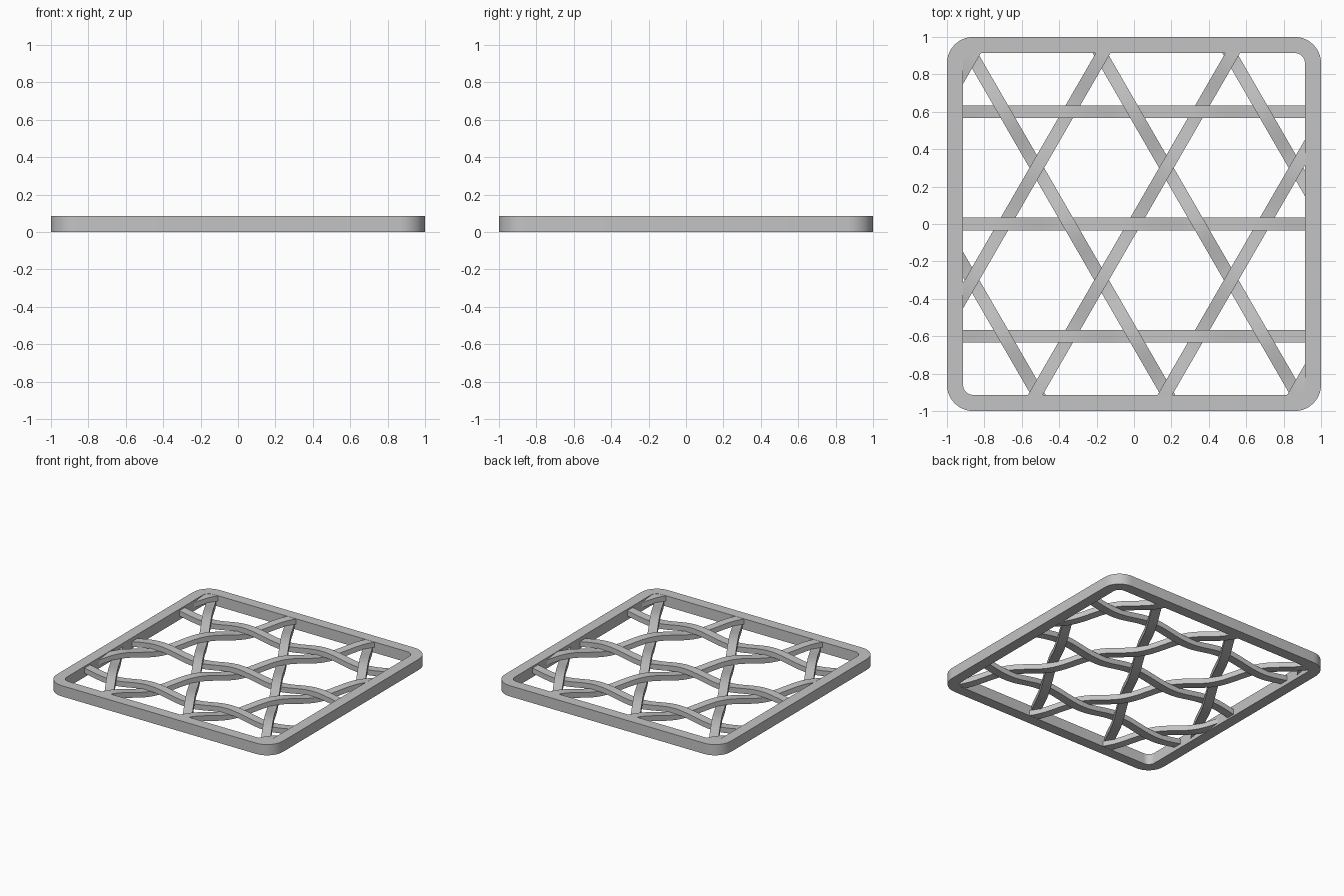
import bpy
import bmesh
from math import cos, sin, pi, sqrt
from mathutils import Vector

HEIGHT = 0.086          # frame height
OUTER, INNER = 1.0, 0.914
R_OUT, R_IN = 0.14, 0.055
PITCH = 0.6             # distance between parallel strips
STEP = PITCH / sqrt(3)  # distance between crossings along a strip
WIDTH, THICK = 0.068, 0.042
LIMIT = 0.955           # strips end inside the frame

if "Cube" in bpy.data.objects:
    bpy.data.objects.remove(bpy.data.objects["Cube"], do_unlink=True)

grey = bpy.data.materials.new("light grey")
grey.use_nodes = True
colour = (0.55, 0.55, 0.55, 1)
grey.diffuse_color = colour
grey.node_tree.nodes["Principled BSDF"].inputs["Base Color"].default_value = colour


def finish(bm, name):
    bmesh.ops.recalc_face_normals(bm, faces=bm.faces)
    mesh = bpy.data.meshes.new(name)
    bm.to_mesh(mesh)
    bm.free()
    mesh.materials.append(grey)
    obj = bpy.data.objects.new(name, mesh)
    bpy.context.collection.objects.link(obj)
    bpy.ops.object.select_all(action='DESELECT')
    obj.select_set(True)
    bpy.context.view_layer.objects.active = obj
    bpy.ops.object.shade_smooth_by_angle(angle=pi / 6)


def bridge(bm, a, b):
    for i in range(len(a)):
        j = (i + 1) % len(a)
        bm.faces.new((a[i], a[j], b[j], b[i]))


def rounded_loop(bm, half, radius, z, segs=10):
    loop = []
    for k, (sx, sy) in enumerate(((1, 1), (-1, 1), (-1, -1), (1, -1))):
        for i in range(segs + 1):
            a = (k + i / segs) * pi / 2
            loop.append(bm.verts.new((sx * (half - radius) + radius * cos(a),
                                      sy * (half - radius) + radius * sin(a), z)))
    return loop


def strip(name, start, end, wave):
    """Flat band swept along a straight plan line, rising and dipping by wave."""
    bm = bmesh.new()
    start, end = Vector(start), Vector(end)
    along = (end - start).normalized()
    side = Vector((-along.y, along.x)) * WIDTH / 2
    count = max(4, round((end - start).length / STEP * 14))
    rings = []
    for i in range(count + 1):
        p = start.lerp(end, i / count)
        z = HEIGHT / 2 + THICK / 2 * wave(p.x, p.y)
        rings.append([bm.verts.new((p.x + s * side.x, p.y + s * side.y, z + t * THICK / 2))
                      for s, t in ((-1, -1), (1, -1), (1, 1), (-1, 1))])
    for a, b in zip(rings, rings[1:]):
        bridge(bm, a, b)
    bm.faces.new(rings[0])
    bm.faces.new(rings[-1])
    finish(bm, name)


# Rounded square frame
bm = bmesh.new()
loops = [rounded_loop(bm, h, r, z) for h, r, z in
         ((OUTER, R_OUT, 0), (OUTER, R_OUT, HEIGHT), (INNER, R_IN, HEIGHT), (INNER, R_IN, 0))]
for n in range(4):
    bridge(bm, loops[n], loops[(n + 1) % 4])
finish(bm, "frame")

# Crosswise strips, passing over the rising diagonals
for n in (-1, 0, 1):
    y = n * PITCH
    strip(f"cross_strip_{n + 2}", (-LIMIT, y), (LIMIT, y),
          lambda x, y: cos(pi * (x - y / sqrt(3)) / STEP))


# Diagonal strips: rising ones pass over falling ones, falling ones over crosswise ones
def diagonal(name, offset, slope, sign):
    ys = sorted(((-LIMIT - offset) * sqrt(3) * slope, (LIMIT - offset) * sqrt(3) * slope))
    low, high = max(ys[0], -LIMIT), min(ys[1], LIMIT)
    strip(name, (offset + slope * low / sqrt(3), low), (offset + slope * high / sqrt(3), high),
          lambda x, y: sign * cos(pi * y / (PITCH / 2)))


for n in range(-2, 3):
    diagonal(f"rising_strip_{n + 3}", n * 2 * STEP, 1, -1)
for n in range(-2, 2):
    diagonal(f"falling_strip_{n + 3}", (2 * n + 1) * STEP, -1, 1)
